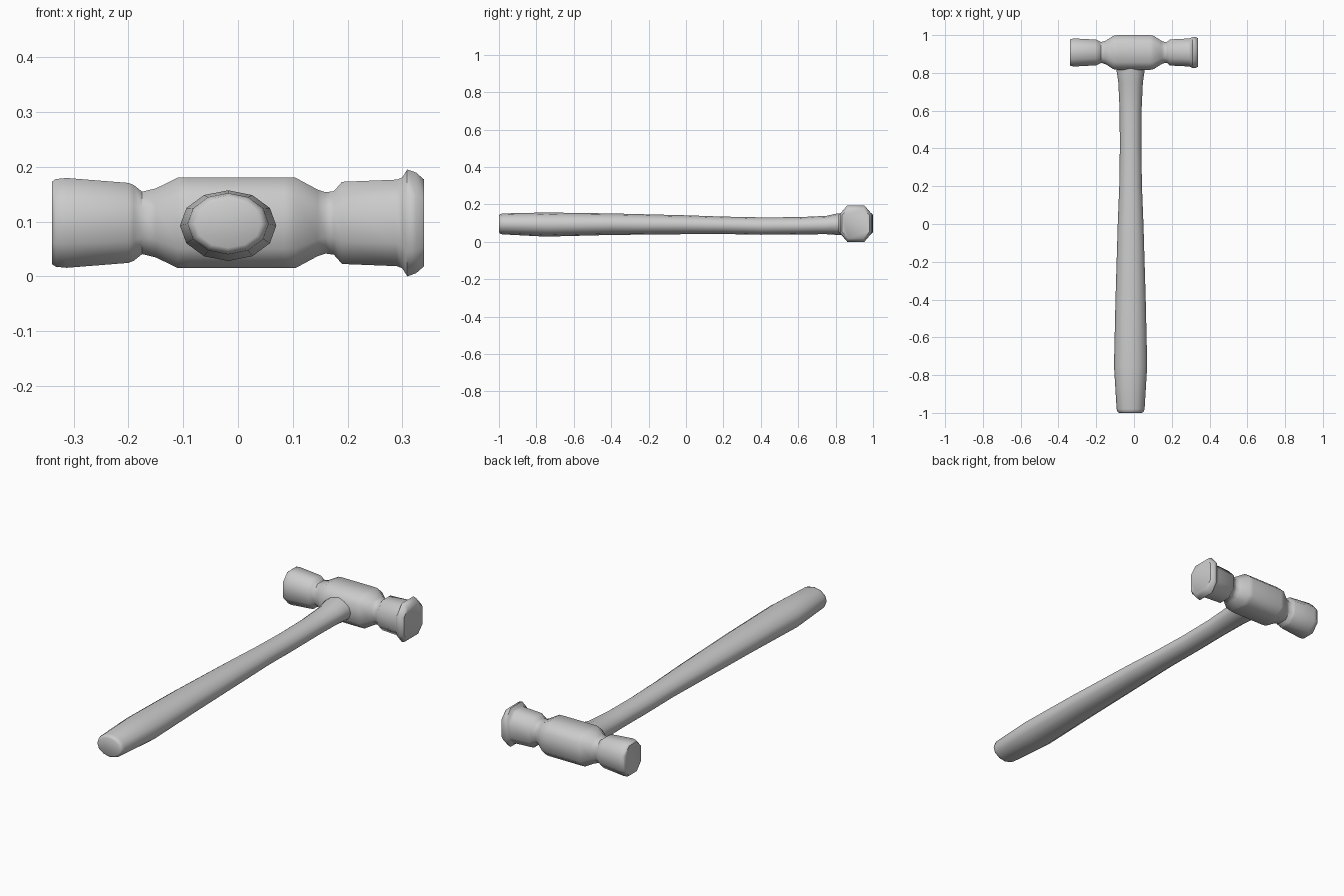
import bpy, bmesh
from math import sin, cos, pi, radians


def loft(name, rings, angle):
    """Skin a list of equal-length point rings and cap both ends."""
    bm = bmesh.new()
    loops = [[bm.verts.new(p) for p in ring] for ring in rings]
    n = len(loops[0])
    for a, b in zip(loops, loops[1:]):
        for i in range(n):
            j = (i + 1) % n
            bm.faces.new((a[i], a[j], b[j], b[i]))
    bm.faces.new(loops[0])
    bm.faces.new(loops[-1])
    bmesh.ops.recalc_face_normals(bm, faces=bm.faces)
    mesh = bpy.data.meshes.new(name)
    bm.to_mesh(mesh)
    bm.free()
    obj = bpy.data.objects.new(name, mesh)
    bpy.context.collection.objects.link(obj)
    bpy.ops.object.select_all(action='DESELECT')
    obj.select_set(True)
    bpy.context.view_layer.objects.active = obj
    bpy.ops.object.shade_smooth_by_angle(angle=radians(angle))
    return obj


def octagon(x, hy, hz, flat):
    """Chamfered rectangle across the head axis."""
    cy, cz = 0.908, 0.0975
    corners = [(1, flat), (flat, 1), (-flat, 1), (-1, flat),
               (-1, -flat), (-flat, -1), (flat, -1), (1, -flat)]
    return [(x, cy + hy * a, cz + hz * b) for a, b in corners]


def oval(y, hx, z0, z1, n=12):
    """Elliptical slice across the handle axis."""
    return [(-0.018 + hx * cos(2 * pi * i / n), y,
             (z0 + z1) / 2 + (z1 - z0) / 2 * sin(2 * pi * i / n)) for i in range(n)]


# Head: peen, neck, central block, neck, flanged striking face
head = [(-0.34, 0.066, 0.075, 0.46), (-0.333, 0.072, 0.080, 0.46),
        (-0.313, 0.074, 0.082, 0.46), (-0.20, 0.068, 0.073, 0.46),
        (-0.19, 0.064, 0.069, 0.46), (-0.175, 0.055, 0.057, 0.46),
        (-0.15, 0.062, 0.063, 0.5), (-0.11, 0.088, 0.0825, 0.57),
        (-0.09, 0.092, 0.0825, 0.57),
        (0.085, 0.092, 0.0825, 0.57), (0.105, 0.088, 0.0825, 0.57),
        (0.145, 0.062, 0.061, 0.5), (0.16, 0.056, 0.056, 0.46),
        (0.175, 0.056, 0.058, 0.46), (0.19, 0.069, 0.075, 0.46),
        (0.29, 0.074, 0.079, 0.46), (0.30, 0.076, 0.083, 0.5),
        (0.309, 0.083, 0.0975, 0.55), (0.325, 0.083, 0.092, 0.55),
        (0.34, 0.074, 0.079, 0.55)]
loft("hammer_head", [octagon(*s) for s in head], 50)

# Handle: rounded butt, swelling grip, slim shaft, flare into the head
handle = [(-1.0, 0.060, 0.052, 0.140), (-0.995, 0.069, 0.044, 0.148),
          (-0.98, 0.074, 0.040, 0.152), (-0.75, 0.088, 0.028, 0.157),
          (-0.4, 0.080, 0.037, 0.152), (0.0, 0.068, 0.041, 0.142),
          (0.2, 0.060, 0.042, 0.135), (0.4, 0.057, 0.038, 0.131),
          (0.6, 0.058, 0.040, 0.132), (0.75, 0.065, 0.041, 0.139),
          (0.81, 0.074, 0.037, 0.152), (0.90, 0.074, 0.037, 0.152)]
loft("handle", [oval(*s) for s in handle], 50)
